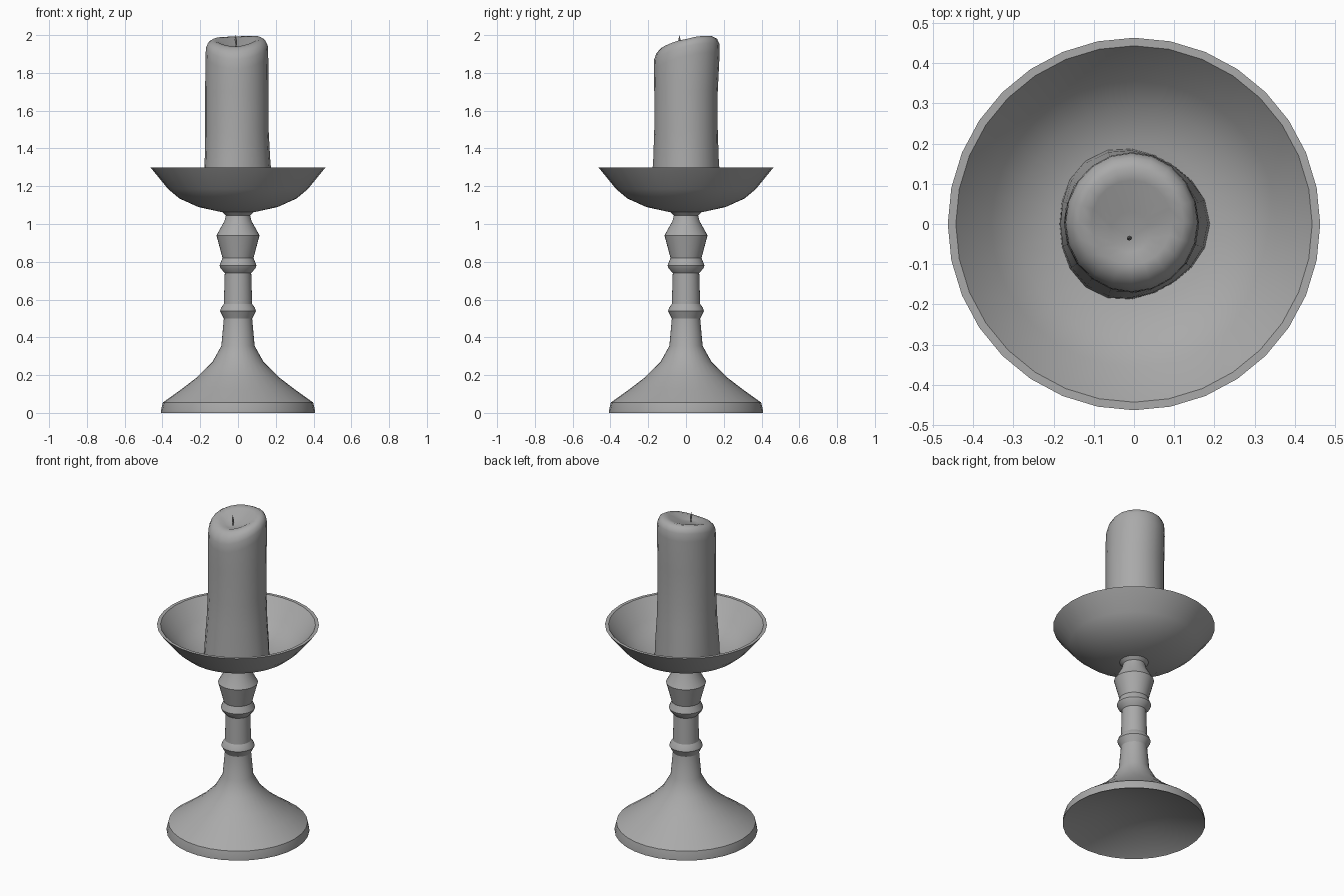
import bpy, bmesh
from math import sin, cos, pi

if "Cube" in bpy.data.objects:
    bpy.data.objects.remove(bpy.data.objects["Cube"])

grey = bpy.data.materials.new("plain grey")
grey.use_nodes = True
grey.diffuse_color = (0.4, 0.4, 0.4, 1)
grey.node_tree.nodes["Principled BSDF"].inputs["Base Color"].default_value = (0.4, 0.4, 0.4, 1)


def finish(name, bm, sharp):
    bmesh.ops.recalc_face_normals(bm, faces=bm.faces)
    mesh = bpy.data.meshes.new(name)
    bm.to_mesh(mesh)
    bm.free()
    mesh.materials.append(grey)
    obj = bpy.data.objects.new(name, mesh)
    bpy.context.collection.objects.link(obj)
    bpy.ops.object.select_all(action="DESELECT")
    bpy.context.view_layer.objects.active = obj
    obj.select_set(True)
    bpy.ops.object.shade_smooth_by_angle(angle=sharp * pi / 180)
    return obj


def loft(name, rings, sharp=30):
    """Skin a stack of equal rings and close both ends with fans."""
    bm = bmesh.new()
    loops = [[bm.verts.new(p) for p in ring] for ring in rings]
    n = len(loops[0])
    for a, b in zip(loops, loops[1:]):
        for i in range(n):
            j = (i + 1) % n
            bm.faces.new((a[i], a[j], b[j], b[i]))
    for end in (loops[0], loops[-1]):
        bmesh.ops.pointmerge(bm, verts=end, merge_co=sum((v.co for v in end[1:]), end[0].co.copy()) / n)
    return finish(name, bm, sharp)


def lathe(name, profile, sides=32, sharp=30):
    angles = [2 * pi * i / sides for i in range(sides)]
    return loft(name, [[(r * cos(a), r * sin(a), z) for a in angles] for r, z in profile], sharp)


# Flared foot, hollow underneath
lathe("foot", [(0, 0.1), (0.2, 0.065), (0.4, 0.005), (0.408, 0), (0.408, 0.012),
               (0.398, 0.055), (0.3, 0.125), (0.215, 0.19), (0.135, 0.27),
               (0.088, 0.355), (0.075, 0.5), (0, 0.5)], sharp=35)

# Turned stem with two rings and a bulb
lathe("stem", [(0, 0.49), (0.075, 0.5), (0.095, 0.54), (0.09, 0.555), (0.075, 0.577),
               (0.07, 0.74), (0.092, 0.765), (0.098, 0.78), (0.082, 0.82),
               (0.114, 0.94), (0.072, 1.015), (0.064, 1.045), (0.09, 1.07), (0, 1.07)], sharp=25)

# Drip bowl with a thin rim
lathe("drip_bowl", [(0, 1.06), (0.088, 1.063), (0.21, 1.09), (0.31, 1.135), (0.37, 1.185),
                    (0.463, 1.299), (0.443, 1.299), (0.355, 1.195), (0.29, 1.145),
                    (0.2, 1.11), (0, 1.095)], sharp=40)

# Candle: uneven foot, slightly bowed sides and a slumped top with a hollow
SIDES = 20
ANGLES = [2 * pi * i / SIDES for i in range(SIDES)]
rings = []
for r, z, wobble in [(0, 1.1, 0), (0.187, 1.1, 0.008), (0.183, 1.2, 0.006),
                     (0.173, 1.35, 0.003), (0.168, 1.5, 0), (0.168, 1.7, 0)]:
    rings.append([(-0.006 + (r + wobble * cos(3 * a)) * cos(a),
                   (r + wobble * cos(3 * a)) * sin(a), z) for a in ANGLES])
for r, lift in [(0.166, -0.06), (0.164, -0.01), (0.153, 0.015), (0.13, 0.028), (0.1, 0.02)]:
    ring = []
    for a in ANGLES:
        front = max(0, -sin(a))
        z = 1.935 + 0.042 * sin(a) + 0.012 * cos(2 * a) + 0.005 * cos(a) + lift
        z += front * max(0, 0.166 - r) * 0.6
        ring.append((-0.006 + r * cos(a), 0.004 + r * 1.05 * sin(a), z))
    rings.append(ring)
rings.append([(-0.01 + 0.05 * cos(a), -0.02 + 0.05 * sin(a), 1.942 + 0.01 * sin(a)) for a in ANGLES])
rings.append([(-0.01, -0.035, 1.936)] * SIDES)
loft("candle", rings, sharp=80)

# Short, slightly bent wick
wick_angles = [2 * pi * i / 8 for i in range(8)]
loft("wick", [[(x + r * cos(a), -0.035 + r * sin(a), z) for a in wick_angles]
              for x, z, r in [(-0.01, 1.92, 0.005), (-0.01, 1.96, 0.005),
                              (-0.012, 1.975, 0.006), (-0.012, 2, 0.006)]], sharp=40)
